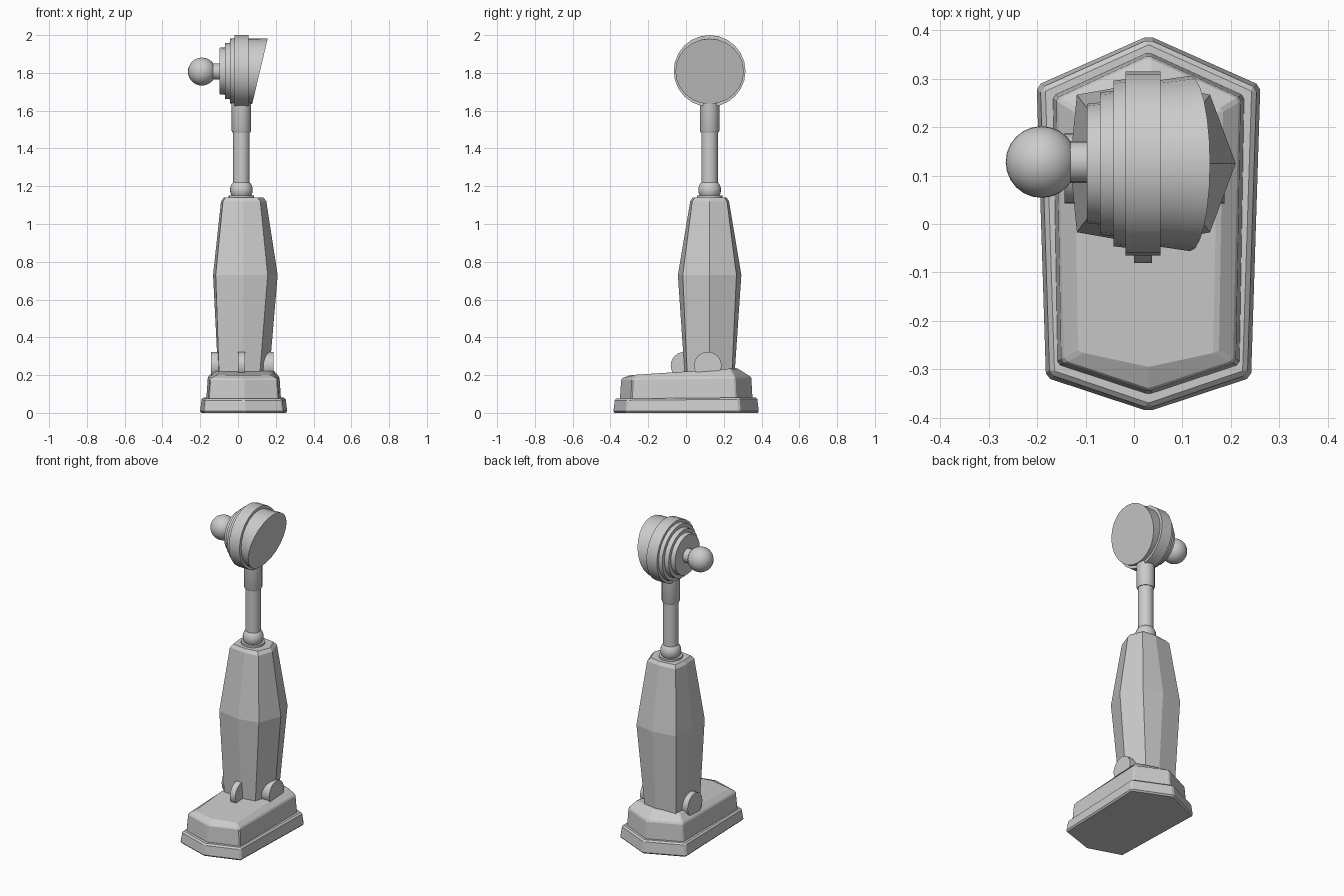
import bpy, bmesh, math
from mathutils import Matrix, Vector

if "Cube" in bpy.data.objects:
    bpy.data.objects.remove(bpy.data.objects["Cube"])

CY = 0.125  # leg axis in y


def finish(bm, name, smooth=None, bevel=0):
    bmesh.ops.recalc_face_normals(bm, faces=bm.faces)
    me = bpy.data.meshes.new(name)
    bm.to_mesh(me)
    bm.free()
    ob = bpy.data.objects.new(name, me)
    bpy.context.collection.objects.link(ob)
    if bevel:
        m = ob.modifiers.new("bevel", "BEVEL")
        m.width = bevel
        m.segments = 1
        m.limit_method = "ANGLE"
        m.angle_limit = math.radians(25)
    if smooth:
        bpy.ops.object.select_all(action="DESELECT")
        ob.select_set(True)
        bpy.context.view_layer.objects.active = ob
        bpy.ops.object.shade_smooth_by_angle(angle=math.radians(smooth))
    return ob


def loft(name, rings, smooth=None, bevel=0):
    """Skin a stack of equal-length rings and cap both ends."""
    bm = bmesh.new()
    vs = [[bm.verts.new(p) for p in r] for r in rings]
    n = len(vs[0])
    for a, b in zip(vs, vs[1:]):
        for i in range(n):
            j = (i + 1) % n
            bm.faces.new((a[i], a[j], b[j], b[i]))
    bm.faces.new(vs[0][::-1])
    bm.faces.new(vs[-1])
    return finish(bm, name, smooth, bevel)


def turned(name, profile, center, axis="Z", n=20, smooth=35):
    """Lathe: profile is (position along axis, radius)."""
    c = Vector(center)
    rings = []
    for t, r in profile:
        ring = []
        for i in range(n):
            a = 2 * math.pi * i / n
            u, v = r * math.cos(a), r * math.sin(a)
            p = {"X": (t, u, v), "Y": (u, t, v), "Z": (u, v, t)}[axis]
            ring.append(c + Vector(p))
        rings.append(ring)
    return loft(name, rings, smooth)


def ball(name, center, r):
    bm = bmesh.new()
    bmesh.ops.create_uvsphere(bm, u_segments=24, v_segments=16, radius=r,
                              matrix=Matrix.Translation(center))
    return finish(bm, name, 40)


# Foot: pointed six-sided plan, slightly wider at the heel
def foot_ring(wb, wf, yb, sb, sf, yf, zb, zf, z_tip_b=None):
    cx = 0.03
    pts = [(cx, yb), (cx - wb, sb), (cx - wf, sf), (cx, yf), (cx + wf, sf), (cx + wb, sb)]
    return [(x, y, zf + (zb - zf) * (y - yf) / (yb - yf)) for x, y in pts]


loft("foot_sole", [
    foot_ring(0.232, 0.213, 0.39, 0.287, -0.318, -0.388, 0, 0),
    foot_ring(0.222, 0.203, 0.38, 0.28, -0.31, -0.379, 0.082, 0.075)], bevel=0.009)
loft("foot_upper", [
    foot_ring(0.198, 0.188, 0.355, 0.265, -0.29, -0.352, 0.07, 0.07),
    foot_ring(0.190, 0.180, 0.348, 0.26, -0.285, -0.345, 0.19, 0.18),
    foot_ring(0.150, 0.140, 0.272, 0.235, -0.265, -0.295, 0.237, 0.2)], bevel=0.006)


# Shin: eight-sided, swelling at mid height
def shin_ring(z, x0, x1, c0, c1, hy, hc):
    half = [(x1, 0), (c1, hc), (0.03, hy), (c0, hc), (x0, 0)]
    pts = half + [(x, -y) for x, y in half[3:0:-1]]
    return [(x, CY + y, z) for x, y in pts]


loft("shin", [
    shin_ring(0.2, -0.105, 0.165, -0.10, 0.115, 0.132, 0.118),
    shin_ring(0.73, -0.132, 0.21, -0.118, 0.157, 0.168, 0.142),
    shin_ring(1.12, -0.09, 0.15, -0.08, 0.118, 0.103, 0.092),
    shin_ring(1.14, -0.075, 0.135, -0.066, 0.103, 0.09, 0.078)])

# Ankle discs on the two sides and the front
for name, x0, x1 in (("ankle_disc_right", 0.10, 0.187), ("ankle_disc_left", -0.143, -0.05)):
    turned(name, [(x0, 0.073), (x1, 0.073)], (0, 0.115, 0.25), "X", 24)
turned("ankle_disc_front", [(0, 0.073), (0.037, 0.073)], (0, -0.008, 0.25), "X", 24)

# Piston rod, its ball seat and the sleeve under the knee
leg = (0.018, CY, 0)
turned("rod_collar", [(1.13, 0.068), (1.152, 0.068)], leg)
ball("rod_ball", (0.018, CY, 1.18), 0.06)
turned("piston_rod", [(1.15, 0.044), (1.52, 0.044)], leg)
turned("piston_sleeve", [(1.485, 0.047), (1.495, 0.052), (1.68, 0.052)], leg)

# Knee hub: stepped discs along x
hub = (0, CY, 1.81)
turned("knee_disc", [(-0.018, 0.19), (0.055, 0.19)], hub, "X", 24)
turned("knee_steps", [(-0.097, 0.123), (-0.07, 0.126), (-0.07, 0.147), (-0.042, 0.15),
                      (-0.042, 0.171), (-0.01, 0.175)], hub, "X", 24)

# Knee cap: flared drum with a slanted face
rings = []
for near in (True, False):
    ring = []
    for i in range(24):
        a = 2 * math.pi * i / 24
        u, v = math.cos(a), math.sin(a)
        if near:
            ring.append((0.04, CY + 0.17 * u, 1.81 + 0.172 * v))
        else:
            ring.append((0.116 + 0.041 * v, CY + 0.181 * u, 1.808 + 0.173 * v))
    rings.append(ring)
loft("knee_cap", rings, 35)

# Hip ball on its neck
turned("hip_neck", [(-0.15, 0.043), (-0.08, 0.043)], (0, 0.128, 1.807), "X")
ball("hip_ball", (-0.191, 0.128, 1.807), 0.074)
